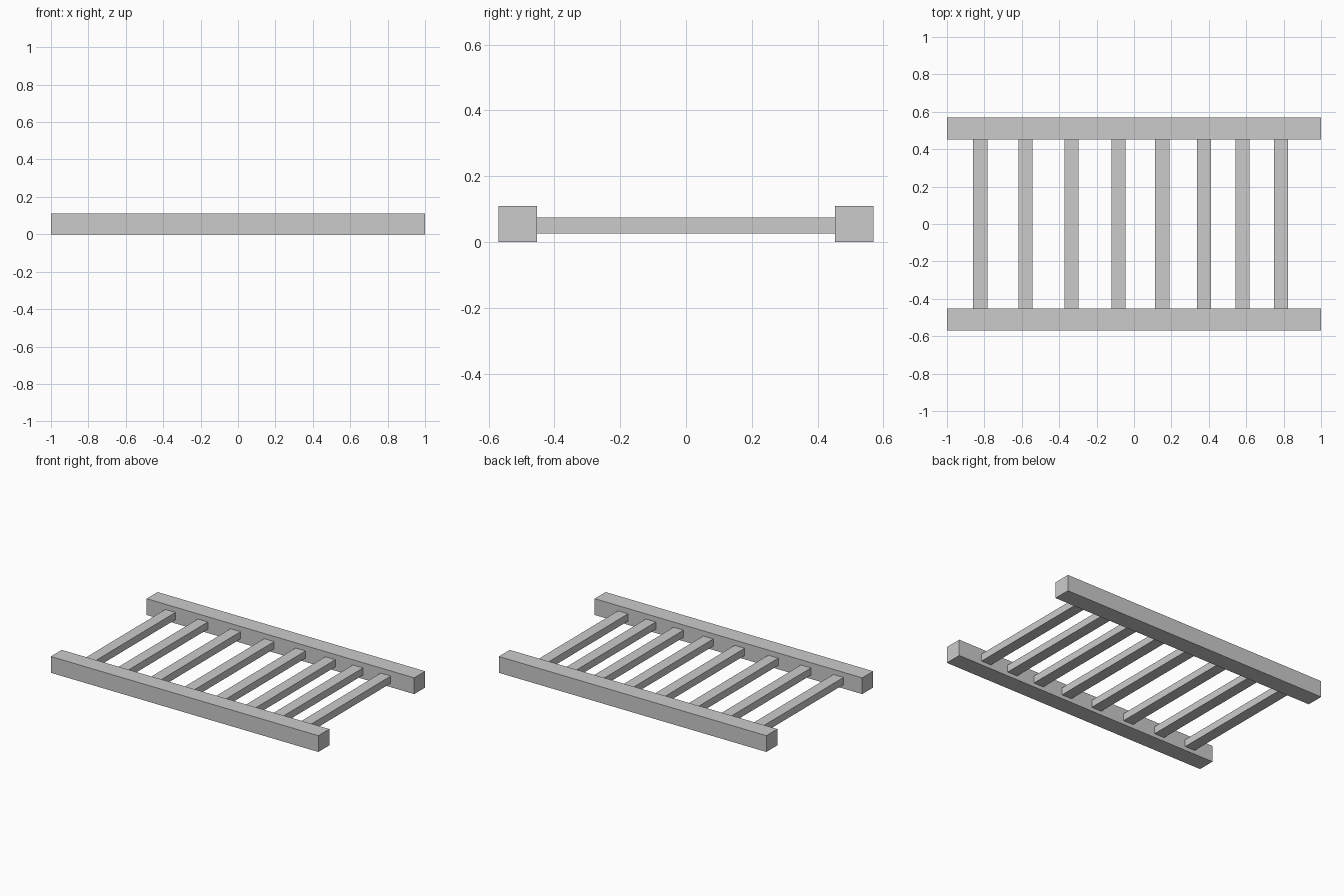
import bpy

if "Cube" in bpy.data.objects:
    bpy.data.objects.remove(bpy.data.objects["Cube"])


def box(name, x, y, z):
    """Axis-aligned box from (min, max) ranges."""
    bpy.ops.mesh.primitive_cube_add(size=1, location=[(a + b) / 2 for a, b in (x, y, z)])
    ob = bpy.context.object
    ob.name = name
    ob.scale = [b - a for a, b in (x, y, z)]
    bpy.ops.object.transform_apply(location=False, rotation=False, scale=True)
    return ob


INNER, OUTER = 0.453, 0.57

# Two long side rails
box("front_rail", (-1, 1), (-OUTER, -INNER), (0, 0.11))
box("back_rail", (-1, 1), (INNER, OUTER), (0, 0.11))

# Unevenly spaced rungs between the rails
rung_x = [-0.822, -0.58, -0.335, -0.084, 0.151, 0.373, 0.58, 0.787]
for i, x in enumerate(rung_x, 1):
    box(f"rung_{i}", (x - 0.0375, x + 0.0375), (-INNER, INNER), (0.026, 0.075))
